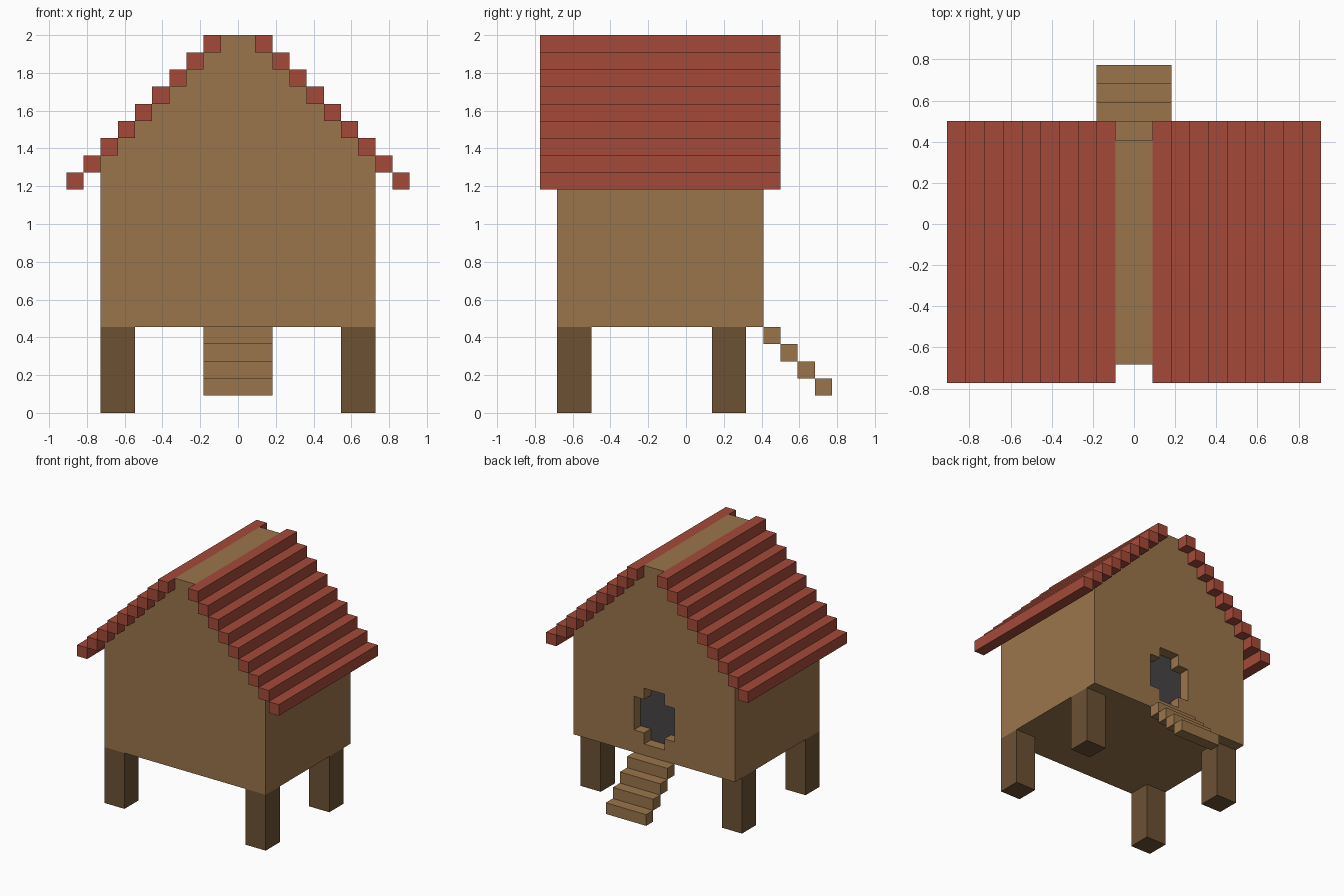
import bpy, bmesh

U = 2 / 22  # one block

cube = bpy.data.objects.get("Cube")
if cube:
    bpy.data.objects.remove(cube, do_unlink=True)


def material(name, rgb):
    def linear(c):
        c /= 255
        return c / 12.92 if c <= 0.04045 else ((c + 0.055) / 1.055) ** 2.4
    col = (*[linear(c) for c in rgb], 1)
    m = bpy.data.materials.new(name)
    m.use_nodes = True
    m.diffuse_color = col
    bsdf = m.node_tree.nodes["Principled BSDF"]
    bsdf.inputs["Base Color"].default_value = col
    bsdf.inputs["Roughness"].default_value = 0.9
    return m


WOOD = material("light wood", (155, 117, 75))
POST = material("dark wood", (108, 81, 52))
ROOF = material("red roof", (164, 74, 58))
DARK = material("dark interior", (71, 68, 68))


def prism(name, profile, y0, y1, mat):
    """Extrude an (x, z) outline from y0 to y1, all in blocks."""
    bm = bmesh.new()
    face = bm.faces.new([bm.verts.new((x * U, y0 * U, z * U)) for x, z in profile])
    ext = bmesh.ops.extrude_face_region(bm, geom=[face])
    verts = [g for g in ext["geom"] if isinstance(g, bmesh.types.BMVert)]
    bmesh.ops.translate(bm, verts=verts, vec=(0, (y1 - y0) * U, 0))
    bmesh.ops.recalc_face_normals(bm, faces=bm.faces)
    me = bpy.data.meshes.new(name)
    bm.to_mesh(me)
    bm.free()
    me.materials.append(mat)
    ob = bpy.data.objects.new(name, me)
    bpy.context.collection.objects.link(ob)
    return ob


def box(name, x0, x1, y0, y1, z0, z1, mat):
    return prism(name, [(x0, z0), (x1, z0), (x1, z1), (x0, z1)], y0, y1, mat)


def mirrored(right):
    """Close an outline given by its +x half."""
    return right + [(-x, z) for x, z in reversed(right)]


# House body with a stepped gable
half = [(8, 5), (8, 15)]
for k in range(7, 0, -1):
    half += [(k, 22 - k), (k, 23 - k)]
body = prism("house_body", mirrored(half), -7.5, 4.5, WOOD)

# Round-ish doorway recessed one block into the back wall
door = mirrored([(1, 6), (1, 7), (2, 7), (2, 10), (1, 10), (1, 11)])
cutter = prism("doorway_cutter", door, 3.5, 6, WOOD)
cutter.hide_render = True
mod = body.modifiers.new("doorway", "BOOLEAN")
mod.operation = "DIFFERENCE"
mod.solver = "EXACT"
mod.object = cutter
bpy.context.view_layer.objects.active = body
bpy.ops.object.modifier_apply(modifier=mod.name)
bpy.data.objects.remove(cutter, do_unlink=True)
prism("doorway_dark", door, 3.5, 3.55, DARK)

# Four posts
for side, x in (("right", -8), ("left", 6)):
    for end, y in (("front", -7.5), ("back", 1.5)):
        box(f"{end}_{side}_post", x, x + 2, y, y + 2, 0, 5, POST)

# Roof planks stepping down from the open ridge
for k in range(1, 10):
    for side, x in (("left", k), ("right", -k - 1)):
        box(f"roof_plank_{side}_{k}", x, x + 1, -8.5, 5.5, 22 - k, 23 - k, ROOF)

# Back stairs
for i in range(4):
    box(f"stair_step_{i + 1}", -2, 2, 4.5 + i, 5.5 + i, 4 - i, 5 - i, WOOD)
